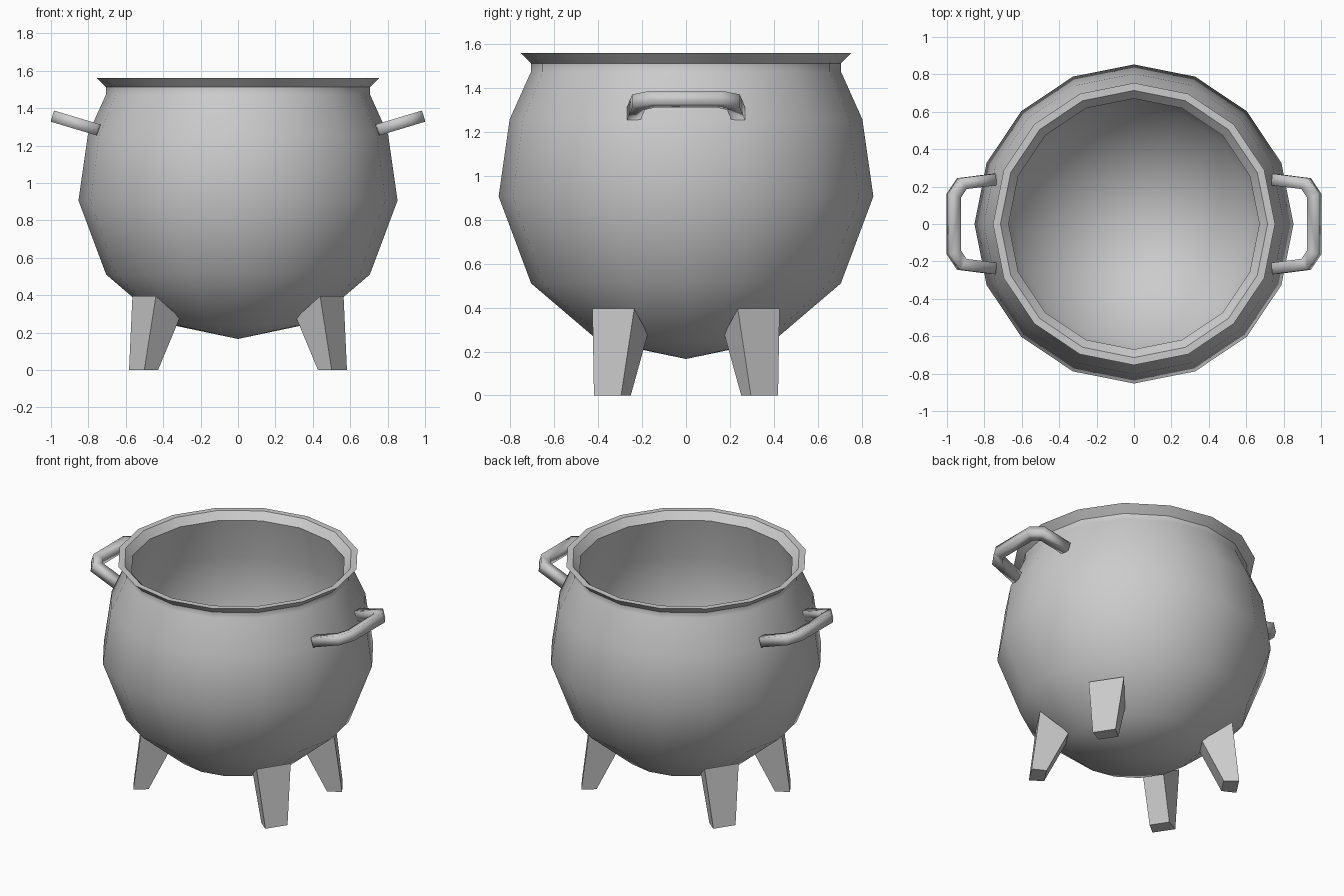
import bpy, bmesh, math
from mathutils import Vector

cube = bpy.data.objects.get("Cube")
if cube:
    bpy.data.objects.remove(cube, do_unlink=True)

iron = bpy.data.materials.new("grey_iron")
iron.use_nodes = True
GREY = (0.6, 0.6, 0.6, 1.0)
iron.diffuse_color = GREY
iron.node_tree.nodes["Principled BSDF"].inputs["Base Color"].default_value = GREY


def finish(bm, name, smooth_angle=None):
    """Turn a bmesh into a named, coloured object."""
    bmesh.ops.recalc_face_normals(bm, faces=bm.faces)
    mesh = bpy.data.meshes.new(name)
    bm.to_mesh(mesh)
    bm.free()
    mesh.materials.append(iron)
    obj = bpy.data.objects.new(name, mesh)
    bpy.context.collection.objects.link(obj)
    if smooth_angle:
        bpy.ops.object.select_all(action='DESELECT')
        obj.select_set(True)
        bpy.context.view_layer.objects.active = obj
        bpy.ops.object.shade_smooth_by_angle(angle=math.radians(smooth_angle))
    return obj


# Pot: one profile (radius, height) turned in 16 steps, outside up then inside down
profile = [(0, 0.166), (0.40, 0.25), (0.705, 0.51), (0.853, 0.906), (0.803, 1.257),
           (0.706, 1.473), (0.706, 1.512), (0.754, 1.56),
           (0.714, 1.56), (0.67, 1.512), (0.735, 1.24),
           (0.77, 0.906), (0.635, 0.56), (0.36, 0.325), (0, 0.25)]
bm = bmesh.new()
verts = [bm.verts.new((r, 0, z)) for r, z in profile]
edges = [bm.edges.new(pair) for pair in zip(verts, verts[1:])]
bmesh.ops.spin(bm, geom=verts + edges, cent=(0, 0, 0), axis=(0, 0, 1),
               angle=math.tau, steps=16)
bmesh.ops.remove_doubles(bm, verts=bm.verts, dist=0.0005)
pot = finish(bm, "pot", 40)
even_shading = pot.modifiers.new("even_shading", 'WEIGHTED_NORMAL')
even_shading.mode = 'FACE_AREA'
even_shading.keep_sharp = True


# Handles: square bar swept along a tilted, mitred bracket path, softly shaded
def handle(name, side, half_size=0.031):
    half = [(0.745, 0.238), (0.92, 0.216), (0.963, 0.152)]
    flat = half + [(x, -y) for x, y in reversed(half)]
    path = [Vector((x, y, 1.283 + 0.3 * (x - 0.745))) for x, y in flat]
    up = Vector((-0.3, 0, 1)).normalized()
    bm = bmesh.new()
    rings = []
    for i, p in enumerate(path):
        a = (p - path[i - 1]).normalized() if i else None
        b = (path[i + 1] - p).normalized() if i < len(path) - 1 else None
        a, b = a or b, b or a
        along = (a + b).normalized()
        out = along.cross(up).normalized() / along.dot(a)
        rings.append([])
        for s, t in ((1, 1), (-1, 1), (-1, -1), (1, -1)):
            q = p + half_size * (s * out + t * up)
            rings[-1].append(bm.verts.new((side * q.x, q.y, q.z)))
    for r0, r1 in zip(rings, rings[1:]):
        for k in range(4):
            n = (k + 1) % 4
            bm.faces.new((r0[k], r0[n], r1[n], r1[k]))
    bm.faces.new(rings[0])
    bm.faces.new(rings[-1])
    finish(bm, name, 100)


handle("left_handle", 1)
handle("right_handle", -1)

# Legs: tapered blocks, each row is (distance from centre, half width, height)
LEG = [(0.649, 0.074, 0), (0.554, 0.064, 0),
       (0.601, 0.114, 0.395), (0.416, 0.066, 0.28)]
angle = math.radians(33.4)
u = Vector((math.cos(angle), math.sin(angle), 0))
v = Vector((-u.y, u.x, 0))
for sx, side in ((1, "left"), (-1, "right")):
    for sy, end in ((-1, "front"), (1, "back")):
        bm = bmesh.new()
        for r, w, z in LEG:
            for s in (-w, w):
                p = r * u + s * v
                bm.verts.new((sx * p.x, sy * p.y, z))
        bmesh.ops.convex_hull(bm, input=bm.verts)
        bmesh.ops.dissolve_limit(bm, angle_limit=math.radians(12),
                                 verts=bm.verts, edges=bm.edges)
        finish(bm, f"{end}_{side}_leg")
